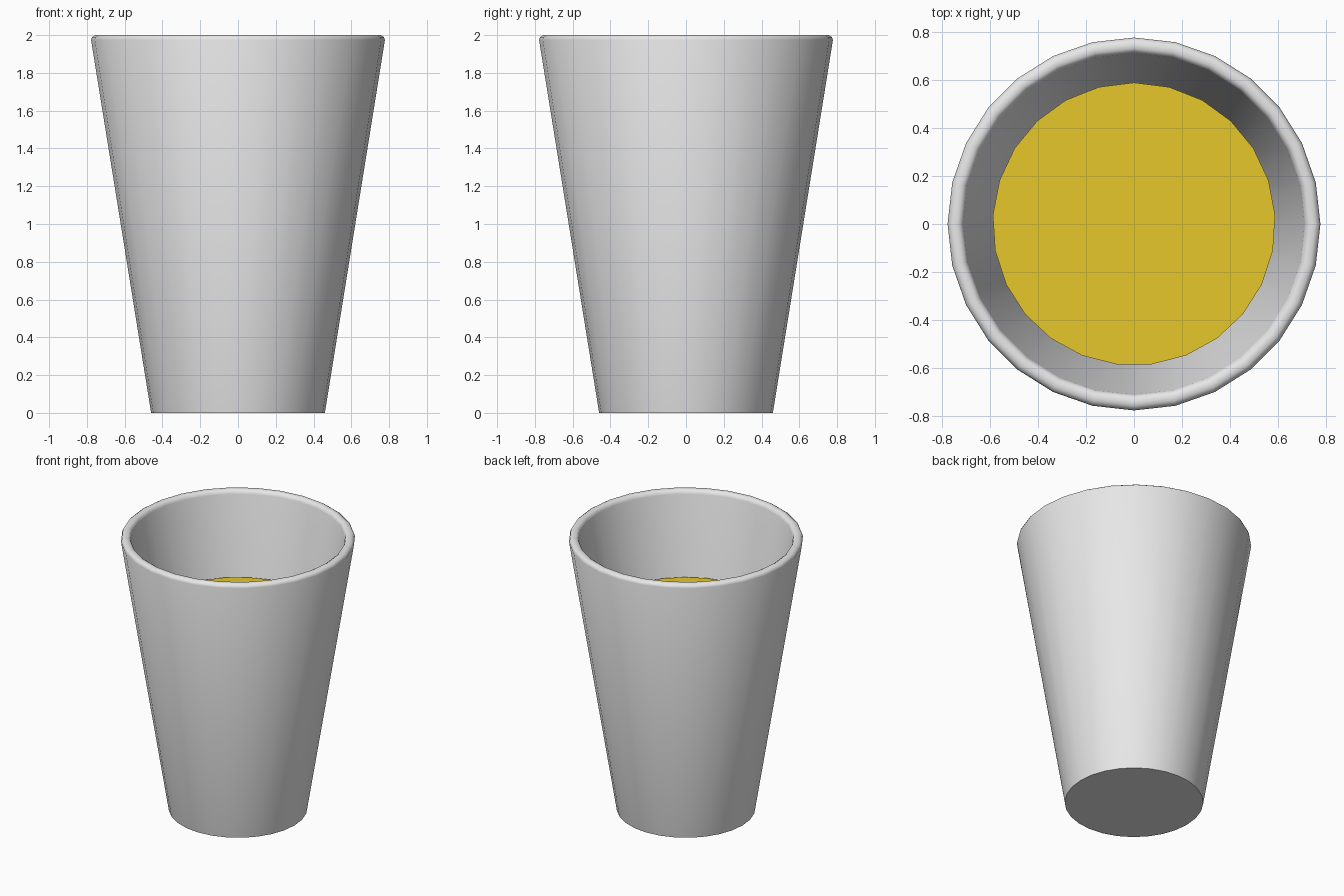
import bpy, math

cube = bpy.data.objects.get("Cube")
if cube:
    bpy.data.objects.remove(cube, do_unlink=True)


def material(name, rgb):
    m = bpy.data.materials.new(name)
    m.use_nodes = True
    m.diffuse_color = (*rgb, 1)
    bsdf = next(n for n in m.node_tree.nodes if n.type == 'BSDF_PRINCIPLED')
    bsdf.inputs["Base Color"].default_value = (*rgb, 1)
    return m


def lathe(name, profile, sides, mat, angle):
    """Spin (radius, z) points about z, one corner on +y, and cap both ends."""
    verts, faces = [], []
    for r, z in profile:
        for i in range(sides):
            a = math.pi / 2 + 2 * math.pi * i / sides
            verts.append((r * math.cos(a), r * math.sin(a), z))
    for k in range(len(profile) - 1):
        for i in range(sides):
            j = (i + 1) % sides
            faces.append((k * sides + i, k * sides + j,
                          (k + 1) * sides + j, (k + 1) * sides + i))
    last = (len(profile) - 1) * sides
    faces.append(tuple(reversed(range(sides))))
    faces.append(tuple(last + i for i in range(sides)))
    mesh = bpy.data.meshes.new(name)
    mesh.from_pydata(verts, [], faces)
    mesh.materials.append(mat)
    obj = bpy.data.objects.new(name, mesh)
    bpy.context.collection.objects.link(obj)
    bpy.ops.object.select_all(action='DESELECT')
    obj.select_set(True)
    bpy.context.view_layer.objects.active = obj
    bpy.ops.object.shade_smooth_by_angle(angle=math.radians(angle))
    return obj


grey = material("light grey", (0.8, 0.8, 0.8))
gold = material("golden yellow", (0.8, 0.57, 0.023))

# Tapered cup: outer wall, rounded rim, inner wall and floor
lathe("cup", [(0.46, 0.0), (0.778, 1.975), (0.772, 1.99), (0.757, 2.0),
              (0.733, 2.0), (0.718, 1.99), (0.712, 1.972), (0.41, 0.08)],
      28, grey, 40)

# Drink filling the cup, with a flat surface
lathe("drink", [(0.39, 0.09), (0.59, 1.42)], 25, gold, 30)
